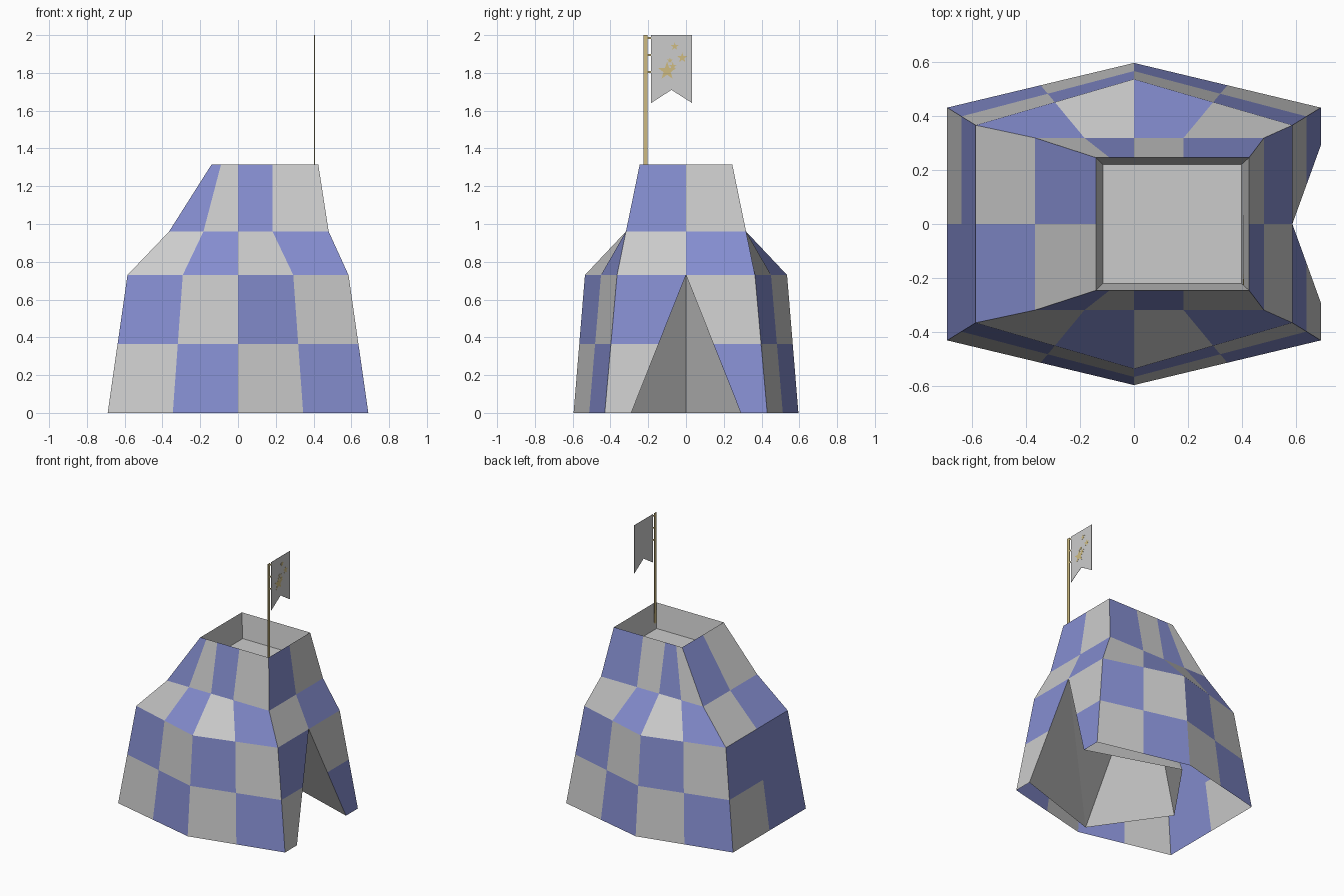
import bpy, math
from mathutils import Vector

if "Cube" in bpy.data.objects:
    bpy.data.objects.remove(bpy.data.objects["Cube"])


def material(name, color):
    m = bpy.data.materials.new(name)
    m.diffuse_color = (*color, 1)
    m.use_nodes = True
    m.node_tree.nodes["Principled BSDF"].inputs["Base Color"].default_value = m.diffuse_color
    return m


GREY = material("grey_cloth", (0.8, 0.8, 0.8))
DARK = material("lining_grey", (0.5, 0.5, 0.5))
BLUE = material("blue_cloth", (0.235, 0.27, 0.63))
GOLD = material("gold", (0.62, 0.5, 0.22))


def build(name, verts, faces, mats=(), slots=None):
    me = bpy.data.meshes.new(name)
    me.from_pydata([tuple(v) for v in verts], [], faces)
    for m in mats:
        me.materials.append(m)
    if slots:
        me.polygons.foreach_set("material_index", slots)
    ob = bpy.data.objects.new(name, me)
    bpy.context.collection.objects.link(ob)
    return ob


def ring(xs, y_side, y_mid, z, door):
    """One level of the tent: front, right side with door gap, back, left middle."""
    ys = [y_side, (y_side + y_mid) / 2, y_mid, (y_side + y_mid) / 2, y_side]
    front = [Vector((x, -y, z)) for x, y in zip(xs, ys)]
    back = [Vector((x, y, z)) for x, y in zip(reversed(xs), reversed(ys))]
    gap = [Vector((xs[-1], s * door, z)) for s in (-1, 1)]
    return front + gap + back + [Vector((xs[0], 0, z))]


# tent levels from the ground up
base = ring([-.69, -.345, 0, .345, .69], .43, .595, 0, .29)
eave = ring([-.585, -.2925, 0, .2925, .585], .365, .535, .73, 0)
middle = [(a + b) / 2 for a, b in zip(base, eave)]
shoulder = ring([-.365, -.183, 0, .183, .48], .318, .318, .96, 0)
top = ring([-.14, -.09, 0, .183, .425], .245, .245, 1.315, 0)
levels = [base, middle, eave, shoulder, top]
N = len(base)

# checkered outer cloth, open below, one quad per square (segment 5 is the door gap)
faces, slots = [], []
for row in range(4):
    for i in range(N):
        if i == 5:
            continue
        col, j = (i if i < 5 else i - 1), (i + 1) % N
        faces.append([row * N + i, row * N + j, (row + 1) * N + j, (row + 1) * N + i])
        slots.append(1 if (row, col) == (1, 11) else (row + col) % 2)
build("tent_cloth", [v for lv in levels for v in lv], faces, (GREY, BLUE), slots)

# lining behind the door
side_f, side_b, rear = (0, -.515, 0), (0, .515, 0), (-.36, 0, 0)
peak = (-.1, 0, 1.12)
build("tent_lining", [eave[5], base[5], side_f, rear, side_b, base[6], peak],
      [(0, 1, 2), (0, 2, 6), (2, 3, 6), (3, 4, 6), (6, 4, 0), (4, 5, 0)], (DARK,))

# sunken roof
outer = [(-.14, -.245), (.425, -.245), (.425, .245), (-.14, .245)]
floor = [(-.115, -.22), (.397, -.22), (.397, .22), (-.115, .22)]
build("roof_recess",
      [(x, y, 1.315) for x, y in outer] + [(x, y, 1.135) for x, y in floor],
      [(i, i + 4, (i + 1) % 4 + 4, (i + 1) % 4)[::-1] for i in range(4)] + [(4, 5, 6, 7)], (GREY,))


def plate(name, outline, x0, x1, mat):
    """Thin plate from a counter-clockwise (y, z) outline."""
    n = len(outline)
    vs = [(x, y, z) for x in (x0, x1) for y, z in outline]
    fs = [tuple(range(n))[::-1], tuple(range(n, 2 * n))]
    fs += [(i, (i + 1) % n, (i + 1) % n + n, i + n) for i in range(n)]
    return build(name, vs, fs, (mat,))


def bar(name, y0, y1, z0, z1, x0, x1):
    return plate(name, [(y0, z0), (y1, z0), (y1, z1), (y0, z1)], x0, x1, GOLD)


# flag pole and its ties
bar("flag_pole", -.226, -.203, 1.14, 2, .403, .407)
for z in (1.985, 1.895, 1.805):
    bar("flag_tie", -.204, -.184, z - .005, z + .005, .404, .406)

# swallow-tailed flag
plate("flag", [(-.185, 2), (-.185, 1.64), (-.077, 1.71), (.033, 1.64), (.033, 2)], .404, .406, GREY)

# scattered stars on the flag
for y, z, r in ((-.1, 1.81, .05), (-.07, 1.835, .022), (-.06, 1.94, .022),
                (-.02, 1.88, .028), (-.085, 1.865, .016)):
    pts = [(y + r * (1, .4)[k % 2] * math.sin(-k * math.pi / 5),
            z + r * (1, .4)[k % 2] * math.cos(k * math.pi / 5)) for k in range(10)]
    plate("flag_star", pts, .406, .407, GOLD)
